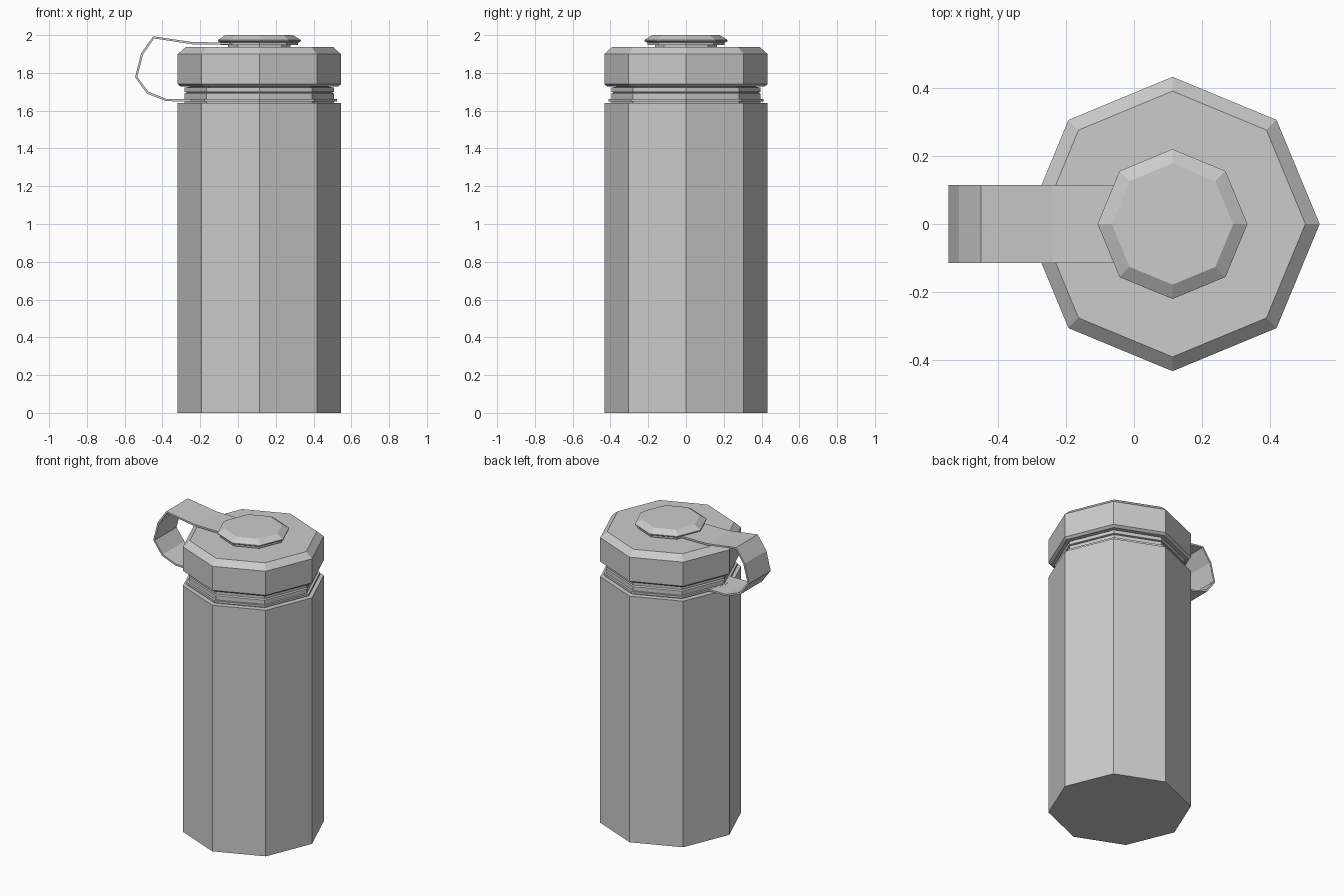
import bpy, bmesh, math

if "Cube" in bpy.data.objects:
    bpy.data.objects.remove(bpy.data.objects["Cube"])

CX = 0.113      # axis of the bottle
SIDES = 8


def make_object(name, bm):
    bmesh.ops.recalc_face_normals(bm, faces=bm.faces)
    mesh = bpy.data.meshes.new(name)
    bm.to_mesh(mesh)
    bm.free()
    obj = bpy.data.objects.new(name, mesh)
    bpy.context.collection.objects.link(obj)
    return obj


def turned(name, profile):
    """Flat-sided octagonal turning, capped at both ends; profile = (radius, z)."""
    bm = bmesh.new()
    rings = []
    for r, z in profile:
        rings.append([bm.verts.new((CX + r * math.cos(2 * math.pi * i / SIDES),
                                    r * math.sin(2 * math.pi * i / SIDES), z))
                      for i in range(SIDES)])
    for a, b in zip(rings, rings[1:]):
        for i in range(SIDES):
            j = (i + 1) % SIDES
            bm.faces.new((a[i], a[j], b[j], b[i]))
    bm.faces.new(rings[0])
    bm.faces.new(rings[-1])
    return make_object(name, bm)


def band(name, path, half_width, thickness):
    """Flat ribbon following an (x, z) path, thickened to both sides."""
    bm = bmesh.new()
    rows = [[bm.verts.new((x, y, z)) for y in (-half_width, half_width)]
            for x, z in path]
    for a, b in zip(rows, rows[1:]):
        bm.faces.new((a[0], a[1], b[1], b[0]))
    obj = make_object(name, bm)
    mod = obj.modifiers.new("thickness", 'SOLIDIFY')
    mod.thickness = thickness
    mod.offset = 0
    return obj


# Bottle body
turned("bottle_body", [(0.432, 0), (0.432, 1.64)])

# Neck with its stepped collar
turned("bottle_neck", [(0.395, 1.638), (0.395, 1.69), (0.385, 1.697),
                       (0.395, 1.70), (0.395, 1.722), (0.37, 1.726), (0.37, 1.74)])

# Strap ring resting on the shoulder
turned("lower_strap_ring", [(0.41, 1.648), (0.41, 1.662)])

# Screw lid with chamfered edges
turned("lid", [(0.415, 1.727), (0.432, 1.74), (0.432, 1.90), (0.39, 1.937)])

# Knob on the lid
turned("lid_knob", [(0.165, 1.93), (0.165, 1.955), (0.20, 1.957), (0.22, 1.968),
                    (0.22, 1.974), (0.178, 2.0)])

# Strap ring under the knob
turned("upper_strap_ring", [(0.205, 1.948), (0.205, 1.96)])

# Carrying strap looping from the knob to the shoulder
band("strap", [(-0.04, 1.955), (-0.24, 1.957), (-0.447, 1.988), (-0.508, 1.90),
               (-0.539, 1.778), (-0.478, 1.695), (-0.378, 1.656), (-0.25, 1.655)],
     0.114, 0.012)
